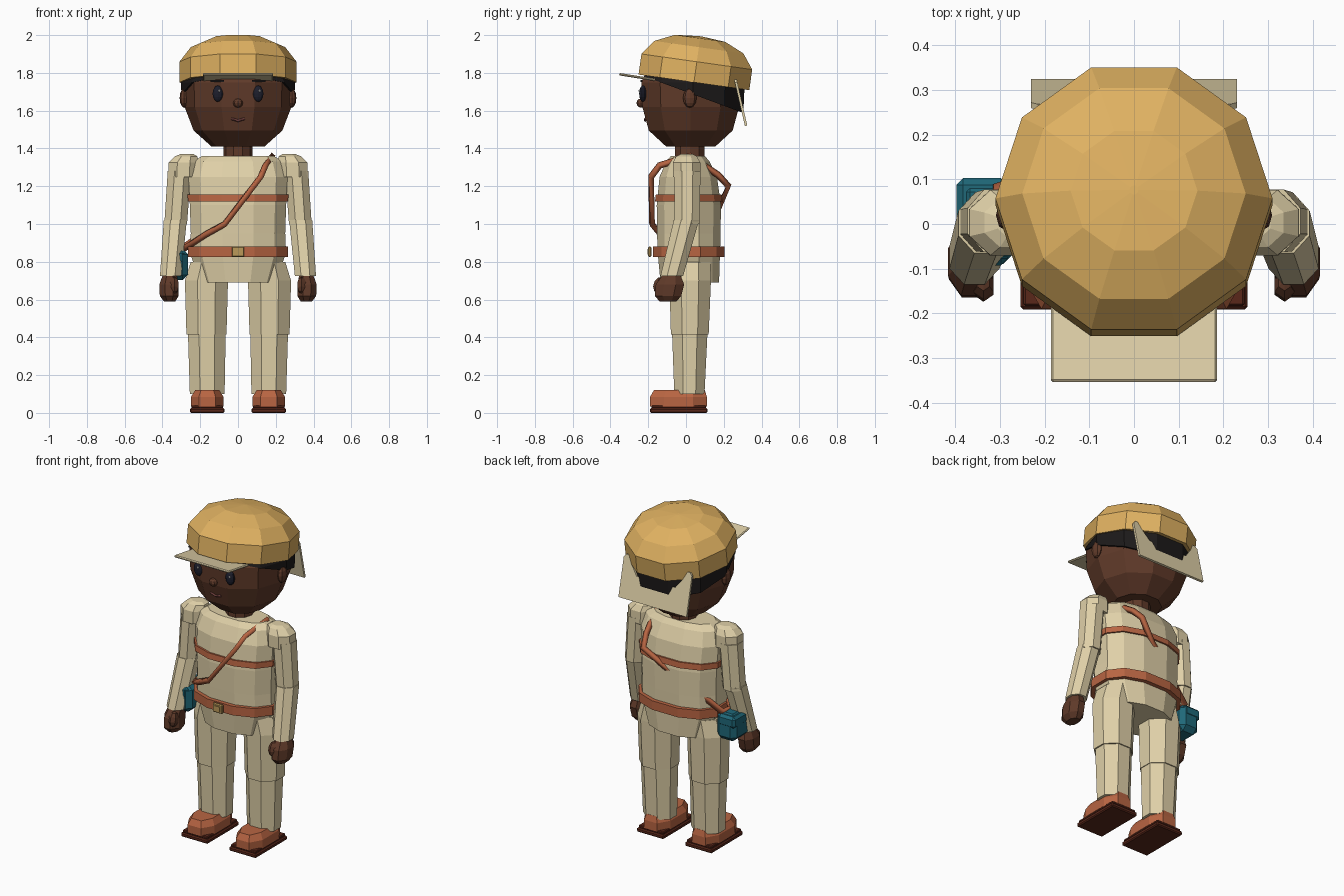
import bpy, bmesh
from math import sin, cos, pi, radians

if "Cube" in bpy.data.objects:
    bpy.data.objects.remove(bpy.data.objects["Cube"])


def mat(name, r, g, b):
    m = bpy.data.materials.new(name)
    m.diffuse_color = (r, g, b, 1)
    m.use_nodes = True
    m.node_tree.nodes["Principled BSDF"].inputs["Base Color"].default_value = m.diffuse_color
    return m


CLOTH = mat("cloth", .74, .63, .39)
CAP = mat("cap_gold", .74, .44, .12)
LEATHER = mat("leather", .48, .13, .055)
SOLE = mat("sole_dark", .1, .02, .01)
SKIN = mat("skin", .115, .042, .022)
HAIR = mat("hair_dark", .012, .01, .01)
EYE = mat("eye_dark", .012, .013, .025)
LIP = mat("lip", .16, .05, .045)
TEAL = mat("teal", .014, .138, .19)
BRASS = mat("brass", .5, .32, .1)
WHITE = mat("white", .8, .8, .8)


def finish(name, bm, m):
    me = bpy.data.meshes.new(name)
    bmesh.ops.recalc_face_normals(bm, faces=bm.faces)
    bm.to_mesh(me)
    bm.free()
    me.materials.append(m)
    ob = bpy.data.objects.new(name, me)
    bpy.context.collection.objects.link(ob)
    return ob


def loft_bm(rings, n=8, phase=None, p=1):
    """Stack of horizontal n-gons; ring = (x, y, z, half width, half depth)."""
    phase = pi / n if phase is None else phase
    pts = []
    for i in range(n):
        c, s = cos(phase + 2 * pi * i / n), sin(phase + 2 * pi * i / n)
        pts.append([abs(v) ** p * (1 if v > 0 else -1) for v in (c, s)])
    mx, my = (max(q[k] for q in pts) for k in (0, 1))
    bm = bmesh.new()
    rows = [[bm.verts.new((x + rx * a / mx, y + ry * b / my, z)) for a, b in pts]
            for x, y, z, rx, ry in rings]
    for lo, hi in zip(rows, rows[1:]):
        for i in range(n):
            j = (i + 1) % n
            bm.faces.new((lo[i], lo[j], hi[j], hi[i]))
    bm.faces.new(rows[0][::-1])
    bm.faces.new(rows[-1])
    return bm


def loft(name, rings, m, **kw):
    return finish(name, loft_bm(rings, **kw), m)


def box(name, loc, size, m, bevel=0, rot=0):
    bm = bmesh.new()
    bmesh.ops.create_cube(bm, size=1)
    bmesh.ops.scale(bm, vec=size, verts=bm.verts)
    if bevel:
        bmesh.ops.bevel(bm, geom=bm.edges[:], offset=bevel, segments=1, affect='EDGES')
    ob = finish(name, bm, m)
    ob.location, ob.rotation_euler.x = loc, radians(rot)
    return ob


def ball(name, loc, size, m, u=8, v=6, rot=0):
    bm = bmesh.new()
    bmesh.ops.create_uvsphere(bm, u_segments=u, v_segments=v, radius=1)
    bmesh.ops.scale(bm, vec=size, verts=bm.verts)
    ob = finish(name, bm, m)
    ob.location, ob.rotation_euler.x = loc, radians(rot)
    return ob


def tube(name, pts, r, m, cyclic=False):
    cu = bpy.data.curves.new(name, 'CURVE')
    cu.dimensions = '3D'
    sp = cu.splines.new('POLY')
    sp.points.add(len(pts) - 1)
    for q, co in zip(sp.points, pts):
        q.co = (*co, 1)
    sp.use_cyclic_u = cyclic
    cu.bevel_depth, cu.bevel_resolution, cu.use_fill_caps = r, 0, True
    cu.materials.append(m)
    ob = bpy.data.objects.new(name, cu)
    bpy.context.collection.objects.link(ob)


# torso, hips, belts
loft("shirt", [(0, .015, .83, .255, .165), (0, .015, .95, .25, .168), (0, .015, 1.1, .255, .17),
               (0, .012, 1.25, .262, .152), (0, .01, 1.33, .24, .115), (0, .01, 1.36, .19, .09)],
     CLOTH, n=12, p=.85)
loft("hips", [(0, .02, .69, .2, .155), (0, .015, .85, .255, .165)], CLOTH, n=12, p=.85)
loft("waist_belt", [(0, .015, .825, .266, .19), (0, .015, .88, .266, .19)], LEATHER, n=12, p=.85)
loft("chest_band", [(0, .014, 1.12, .265, .178), (0, .014, 1.155, .267, .174)], LEATHER, n=12, p=.85)
box("buckle", (0, -.192, .853), (.066, .018, .055), BRASS, .005)
box("buckle_center", (0, -.2, .853), (.04, .01, .03), BRASS)

# shoulder strap and side bag
tube("shoulder_strap", [(.18, .02, 1.36), (.145, -.14, 1.31), (.12, -.185, 1.25), (-.07, -.18, 1.0),
                        (-.17, -.135, .945), (-.3, 0, .86), (-.3, .08, .87), (.02, .18, 1.1),
                        (.13, .225, 1.2), (.15, .17, 1.26)], .018, LEATHER, True)
box("bag", (-.33, .005, .785), (.13, .19, .165), TEAL, .028)
box("bag_flap", (-.34, .005, .825), (.115, .195, .07), TEAL, .015)

# neck and head
loft("neck", [(0, .02, 1.33, .078, .078), (0, .02, 1.45, .078, .078)], SKIN, n=10, phase=0)
HEAD = [(0, .025, 1.41, .14, .13), (0, .025, 1.495, .235, .222), (0, .025, 1.62, .283, .256),
        (0, .025, 1.75, .288, .262), (0, .025, 1.86, .24, .21), (0, .025, 1.92, .12, .1)]
loft("head", HEAD, SKIN, n=10, phase=0)

# hair: slightly larger head shape cut along a slanted plane
bm = loft_bm([(x, y + .012, z, a + .014, b + .012) for x, y, z, a, b in HEAD], n=10, phase=0)
cut = bmesh.ops.bisect_plane(bm, geom=bm.verts[:] + bm.edges[:] + bm.faces[:], plane_co=(0, 0, 1.7),
                             plane_no=(0, .37, 1), clear_inner=True)
bmesh.ops.contextual_create(bm, geom=[e for e in cut["geom_cut"] if isinstance(e, bmesh.types.BMEdge)])
finish("hair", bm, HAIR)

# face
ball("nose", (0, -.238, 1.64), (.026, .024, .024), SKIN)
tube("mouth", [(-.036, -.214, 1.558), (0, -.216, 1.547), (.036, -.214, 1.558)], .007, LIP)
for s in (1, -1):
    ball("eye", (s * .107, -.228, 1.69), (.029, .02, .043), EYE, 10, 8)
    ball("eye_glint", (s * .107 + .008, -.246, 1.705), (.006, .005, .007), WHITE)
    box("brow", (s * .11, -.236, 1.757), (.07, .012, .012), HAIR)
    ball("ear", (s * .285, .02, 1.667), (.024, .036, .052), SKIN)

# cap with visor and neck flap
cap = loft("cap", [(0, 0, 0, .31, .296), (0, 0, .11, .31, .296), (0, 0, .188, .25, .238),
                   (0, 0, .235, .142, .135), (0, 0, .246, .01, .01)], CAP, n=10, phase=0)
cap.location, cap.rotation_euler.x = (0, .042, 1.75), radians(-8)
box("visor", (0, -.245, 1.776), (.372, .22, .013), CLOTH, .005, -9)

bm = bmesh.new()
half = [(.23, 0), (.23, .235), (.215, .252), (.188, .252), (.17, .2), (.13, .145)]
outline = half + [(-x, z) for x, z in half[::-1]]
face = bm.faces.new([bm.verts.new((x, 0, z)) for x, z in outline])
ext = bmesh.ops.extrude_face_region(bm, geom=[face])["geom"]
bmesh.ops.translate(bm, vec=(0, .013, 0), verts=[v for v in ext if isinstance(v, bmesh.types.BMVert)])
flap = finish("neck_flap", bm, CLOTH)
flap.location, flap.rotation_euler.x = (0, .312, 1.518), radians(13)

# limbs
for s in (1, -1):
    loft("shoulder", [(s * .29, .003, 1.25, .08, .073), (s * .288, .003, 1.325, .08, .073),
                      (s * .275, .003, 1.358, .06, .055), (s * .27, .003, 1.37, .035, .032)], CLOTH)
    loft("upper_sleeve", [(s * .33, .005, 1.0, .06, .066), (s * .31, .007, 1.28, .062, .07)], CLOTH)
    loft("lower_sleeve", [(s * .357, -.075, .725, .056, .06), (s * .332, .002, 1.02, .061, .067)], CLOTH)
    loft("hand", [(s * .362, -.095, .59, .03, .045), (s * .364, -.095, .62, .05, .07),
                  (s * .366, -.085, .68, .05, .075), (s * .36, -.075, .74, .035, .042)], SKIN)
    ball("thumb", (s * .337, -.14, .675), (.027, .033, .045), SKIN, 6, 5, -15)
    loft("thigh", [(s * .167, .02, .415, .106, .1), (s * .167, .022, .7, .114, .11),
                   (s * .15, .02, .8, .1, .11)], CLOTH)
    loft("shin", [(s * .163, .018, .1, .092, .08), (s * .165, .02, .43, .1, .094)], CLOTH)
    loft("shoe", [(s * .163, -.04, .035, .086, .15), (s * .163, -.04, .085, .086, .15),
                  (s * .163, -.035, .12, .064, .135)], LEATHER, p=.75)
    box("sole", (s * .163, -.038, .0125), (.182, .306, .025), SOLE, .006)
    box("welt", (s * .163, -.038, .032), (.168, .29, .016), SOLE, .004)
